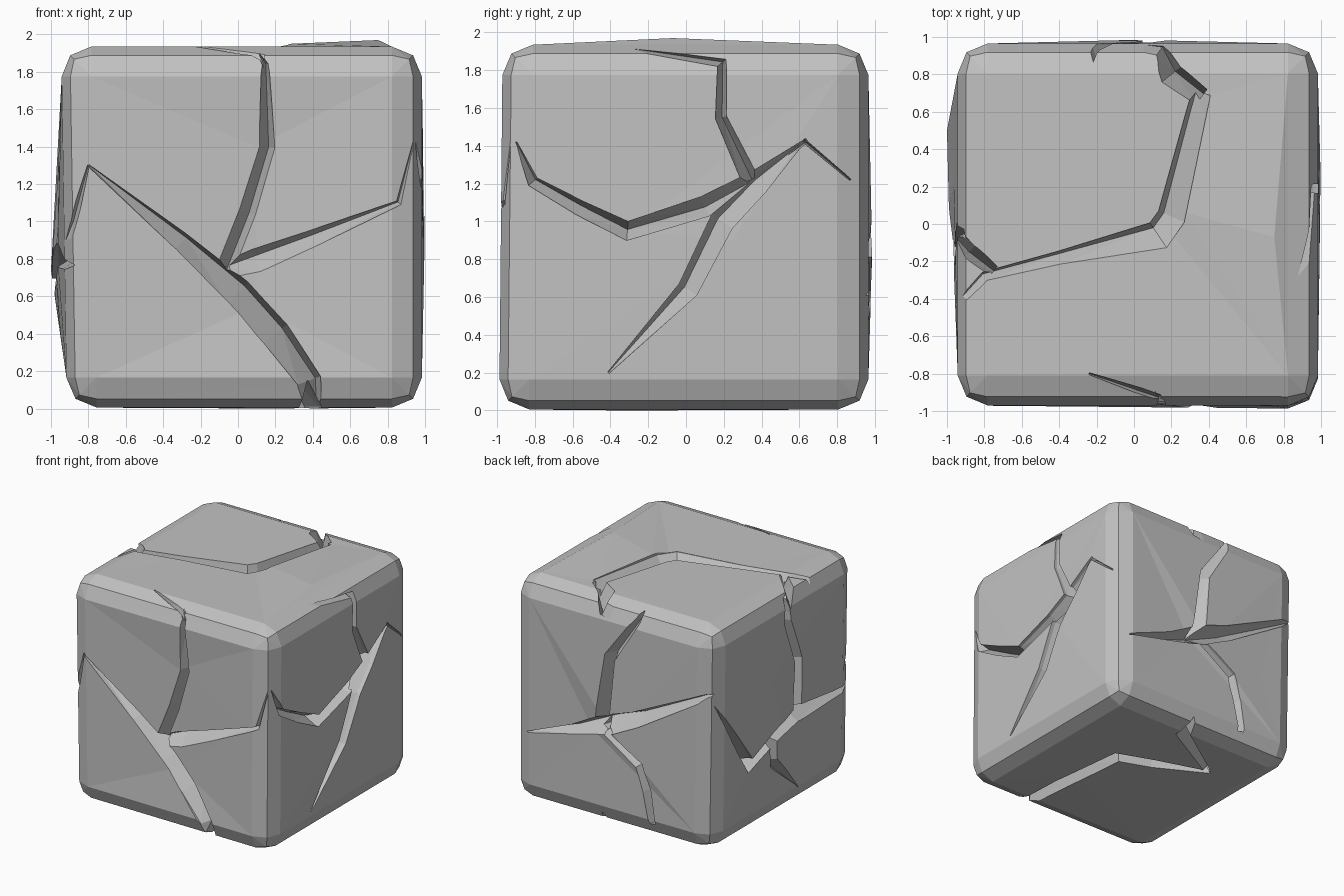
import bpy
import bmesh
from mathutils import Vector
from mathutils.geometry import delaunay_2d_cdt

default = bpy.data.objects.get("Cube")
if default:
    bpy.data.objects.remove(default, do_unlink=True)

# Single stone colour
stone = bpy.data.materials.new("stone_grey")
stone.use_nodes = True
grey = (0.54, 0.54, 0.54, 1)
stone.diffuse_color = grey
stone.node_tree.nodes["Principled BSDF"].inputs["Base Color"].default_value = grey

MID = 0.97       # height of the block's middle
SURFACE = 0.96   # distance from the middle to each face

# Each side maps (across, up, outward) to a point in space
SIDES = {
    "front": lambda u, v, h: Vector((u, -h, v)),
    "back": lambda u, v, h: Vector((u, h, v)),
    "right": lambda u, v, h: Vector((h, u, v)),
    "left": lambda u, v, h: Vector((-h, u, v)),
    "top": lambda u, v, h: Vector((u, v, MID + h)),
    "bottom": lambda u, v, h: Vector((u, v, MID - h)),
}

# Shallow rises and dips inside each face: (across, up, outward)
BUMPS = {
    "front": [(0.1, 0.55, 0.945), (0.1, 1.4, 0.947), (0.75, 1.08, 0.975)],
    "back": [(0.02, 0.83, 0.985), (0.22, 0.8, 0.96), (-0.55, 0.7, 0.97)],
    "right": [(0.25, 0.9, 0.998), (-0.3, 0.95, 0.99)],
    "left": [(0.5, 0.74, 1), (0.1, 0.86, 0.99), (-0.2, 0.8, 0.965),
             (0.5, 0.54, 0.97), (0.2, 1.25, 0.963)],
    "top": [(0.75, -0.07, 1), (0.28, 0.06, 0.98), (0.14, 0.02, 0.963),
            (0.36, 0.68, 0.965), (-0.4, -0.17, 0.962)],
    "bottom": [(0.35, -0.3, 0.97), (-0.3, -0.2, 0.968)],
}


def finish(bm, name):
    bmesh.ops.recalc_face_normals(bm, faces=bm.faces[:])
    mesh = bpy.data.meshes.new(name)
    bm.to_mesh(mesh)
    bm.free()
    mesh.materials.append(stone)
    obj = bpy.data.objects.new(name, mesh)
    bpy.context.collection.objects.link(obj)
    return obj


def roughen(bm, face):
    """Replace one flat face by triangles through its bumps."""
    axis = max(range(3), key=lambda i: abs(face.normal[i]))
    a, b = [i for i in range(3) if i != axis]
    names = (("left", "right"), ("front", "back"), ("bottom", "top"))
    side = names[axis][face.normal[axis] > 0]
    verts = list(face.verts)
    flat = [Vector((v.co[a], v.co[b])) for v in verts]
    for u, v, h in BUMPS[side]:
        verts.append(bm.verts.new(SIDES[side](u, v, h)))
        flat.append(Vector((u, v)))
    bm.faces.remove(face)
    result = delaunay_2d_cdt(flat, [], [], 0, 1e-5)
    for tri in result[2]:
        bm.faces.new([verts[result[3][i][0]] for i in tri])


def make_block():
    """Chamfered block with slightly uneven faces."""
    bm = bmesh.new()
    bmesh.ops.create_cube(bm, size=2)
    for v in bm.verts:
        low = v.co.z < 0
        if v.co.y > 0:
            v.co.y = 0.965
        elif low:
            v.co.y = -0.99 if v.co.x > 0 else -0.97
        else:
            v.co.y = -0.97
        v.co.x = 0.983 if v.co.x > 0 else (-0.915 if low else -0.945)
        v.co.z = 0.005 if low else 1.935
    bmesh.ops.bevel(bm, geom=bm.edges[:], offset=0.16, segments=2,
                    profile=0.5, affect='EDGES')
    bm.normal_update()
    for face in [f for f in bm.faces if f.calc_area() > 1]:
        roughen(bm, face)
    bmesh.ops.triangulate(bm, faces=bm.faces[:])
    return finish(bm, "cracked_stone_block")


def crack_cutter(side, path, skew, extra):
    """V-shaped wedge along (u, v, width) stations; skew (start, end)
    moves its bottom towards one wall."""
    place = SIDES[side]
    bm = bmesh.new()
    rings = []
    last = len(path) - 1
    for i, (u, v, w) in enumerate(path):
        here = Vector((u, v))
        before = Vector(path[max(i - 1, 0)][:2])
        after = Vector(path[min(i + 1, last)][:2])
        tangent = Vector((0, 0))
        for step in (here - before, after - here):
            if step.length > 0:
                tangent += step.normalized()
        tangent.normalize()
        normal = Vector((-tangent.y, tangent.x))
        half = w / 2
        lean = skew[0] + (skew[1] - skew[0]) * i / last
        deep = SURFACE - 0.03 - 0.8 * w - extra
        section = [(half, 1.1), (half, SURFACE), (half * lean, deep),
                   (-half, SURFACE), (-half, 1.1)]
        ring = []
        for offset, h in section:
            p = here + normal * offset
            ring.append(bm.verts.new(place(p.x, p.y, h)))
        rings.append(ring)
    for a, b in zip(rings, rings[1:]):
        for k in range(len(a)):
            n = (k + 1) % len(a)
            bm.faces.new((a[k], a[n], b[n], b[k]))
    bm.faces.new(rings[0])
    bm.faces.new(rings[-1])
    bmesh.ops.triangulate(bm, faces=bm.faces[:])
    return finish(bm, "crack_cutter")


block = make_block()


def cut(side, path, skew=(0, 0), extra=0.0):
    cutter = crack_cutter(side, path, skew, extra)
    mod = block.modifiers.new("crack", 'BOOLEAN')
    mod.operation = 'DIFFERENCE'
    mod.solver = 'EXACT'
    mod.object = cutter
    bpy.context.view_layer.objects.active = block
    bpy.ops.object.modifier_apply(modifier=mod.name)
    bpy.data.objects.remove(cutter, do_unlink=True)


# Front: long diagonal, upright split, and branch to the right corner
cut("front", [(-0.8, 1.3, 0.01), (-0.3, 0.89, 0.1), (0, 0.62, 0.16),
              (0.2, 0.4, 0.16), (0.38, 0.15, 0.13), (0.4, -0.1, 0.11)], (0.7, 0.5), 0.02)
cut("front", [(0.11, 1.9, 0.02), (0.145, 1.84, 0.04), (0.155, 1.4, 0.09),
              (0.05, 1.05, 0.1), (-0.08, 0.72, 0.1)], (0.2, 0.2), 0.02)
cut("front", [(-0.06, 0.74, 0.1), (0.1, 0.79, 0.14), (0.4, 0.91, 0.09),
              (0.86, 1.1, 0.03), (0.94, 1.42, 0.02)], (0.4, 0.4))
cut("front", [(-0.8, 1.3, 0.01), (-0.88, 1, 0.05), (-0.96, 0.8, 0.1)], extra=0.04)

# Right: band from the front corner, with branches up, down and back
cut("right", [(-0.9, 1.42, 0.01), (-0.81, 1.21, 0.06), (-0.56, 1.07, 0.08),
              (-0.31, 0.95, 0.1), (0.1, 1.08, 0.11), (0.36, 1.23, 0.07),
              (0.64, 1.43, 0.02)], (0.8, -0.5))
cut("right", [(0.62, 1.43, 0.02), (0.87, 1.22, 0.01)])
cut("right", [(-0.28, 1.91, 0.03), (0.19, 1.84, 0.06), (0.185, 1.55, 0.06),
              (0.34, 1.22, 0.09)], (0.2, 0.2), 0.03)
cut("right", [(0.6, 1.4, 0.02), (0.38, 1.2, 0.12), (0.19, 1, 0.13),
              (0.01, 0.64, 0.11), (-0.41, 0.2, 0.01)], (-0.4, -0.4))

# Top: crack around the slab, spilling over the back, left and front edges
cut("top", [(-0.32, 1, 0.04), (0.14, 0.93, 0.1), (0.2, 0.8, 0.13),
            (0.36, 0.68, 0.1)], (0.4, 0.4), 0.04)
cut("top", [(0.36, 0.7, 0.1), (0.33, 0.58, 0.11), (0.2, 0.04, 0.15),
            (0.13, -0.06, 0.16), (-0.4, -0.18, 0.07), (-0.8, -0.28, 0.05),
            (-0.9, -0.4, 0.07)], (-0.6, -0.6))
cut("top", [(-0.75, -0.25, 0.06), (-0.88, -0.15, 0.1), (-1, -0.02, 0.12)], extra=0.06)
cut("top", [(-0.24, -0.8, 0.01), (0.14, -0.93, 0.05)], extra=0.05)

# Back: upright split, side branches and a leg running down
cut("back", [(-0.25, 1.97, 0.05), (-0.2, 1.84, 0.06), (0.05, 1.47, 0.1),
             (0.13, 0.82, 0.14)], (0.3, 0.3), 0.02)
cut("back", [(0.85, 0.61, 0.01), (0.41, 0.75, 0.08), (0.08, 0.88, 0.17),
             (-0.2, 1, 0.13), (-0.86, 1.36, 0.05), (-1, 1.4, 0.03)], (-0.3, -0.3))
cut("back", [(0.1, 0.82, 0.06), (-0.23, 0.61, 0.08), (-0.3, 0.4, 0.08),
             (-0.35, 0.13, 0.06)], extra=0.02)

# Left: band between both corners, with branches up and down
cut("left", [(1, 1.4, 0.03), (0.9, 1.27, 0.04), (0.53, 0.64, 0.12),
             (0.18, 0.76, 0.12), (-0.15, 0.83, 0.14), (-0.65, 0.78, 0.09),
             (-1, 0.75, 0.07)], (-0.3, -0.3))
cut("left", [(-0.3, 1.97, 0.03), (-0.04, 1.85, 0.06), (-0.04, 1.65, 0.1),
             (-0.17, 1.28, 0.1), (-0.14, 0.85, 0.12)], extra=0.02)
cut("left", [(0.2, 0.76, 0.1), (0.17, 0.52, 0.1), (-0.31, 0.07, 0.01)])

# Underside: zigzag from the front split to the back
cut("bottom", [(0.4, -1.1, 0.11), (0.37, -0.48, 0.13), (0.3, 0.14, 0.14),
               (0, 0.25, 0.12), (-0.45, 0.44, 0.03)], (0.3, 0.3), 0.02)
cut("bottom", [(-0.42, 0.44, 0.05), (0.12, 0.77, 0.12), (0.15, 1, 0.06)])

# Crisp faceted shading
for poly in block.data.polygons:
    poly.use_smooth = False
